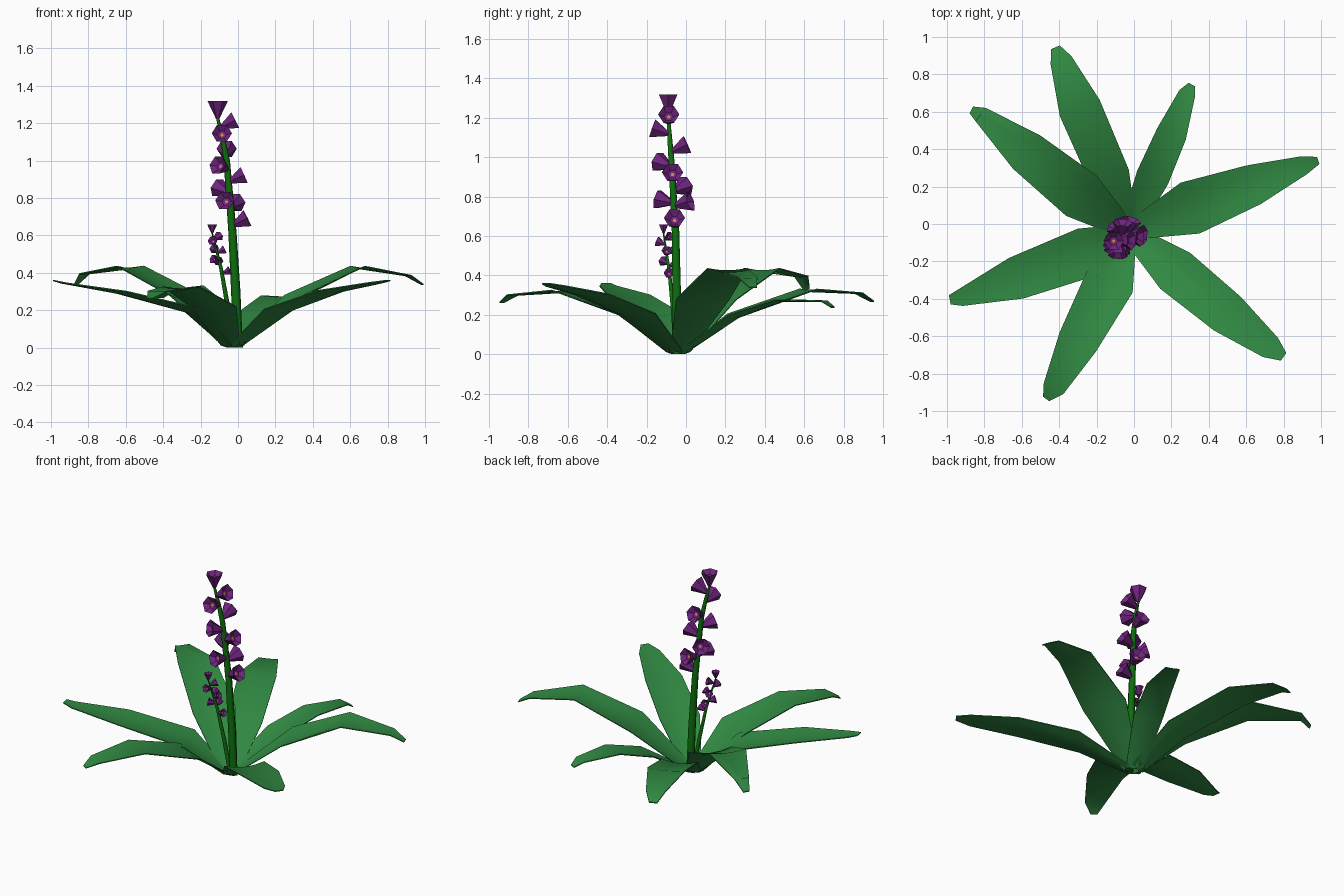
import bpy, bmesh, math
from mathutils import Vector

if "Cube" in bpy.data.objects:
    bpy.data.objects.remove(bpy.data.objects["Cube"])


def material(name, rgb):
    m = bpy.data.materials.new(name)
    m.diffuse_color = (*rgb, 1)
    m.use_nodes = True
    m.node_tree.nodes["Principled BSDF"].inputs["Base Color"].default_value = m.diffuse_color
    return m


LEAF = material("leaf_green", (0.03, 0.25, 0.055))
STEM = material("stem_green", (0.004, 0.16, 0.004))
PETAL = material("petal_purple", (0.16, 0.018, 0.21))
HEART = material("flower_orange", (0.65, 0.28, 0.02))


def finish(name, bm, mats, smooth=None):
    bmesh.ops.recalc_face_normals(bm, faces=bm.faces)
    me = bpy.data.meshes.new(name)
    bm.to_mesh(me)
    bm.free()
    ob = bpy.data.objects.new(name, me)
    bpy.context.collection.objects.link(ob)
    for m in mats:
        me.materials.append(m)
    if smooth:
        bpy.ops.object.select_all(action='DESELECT')
        ob.select_set(True)
        bpy.context.view_layer.objects.active = ob
        bpy.ops.object.shade_smooth_by_angle(angle=math.radians(smooth))
    return ob


# Leaf: thin channelled blade swept through stations (x, y, z, width)
def leaf(name, stations):
    first = Vector(stations[0][:2])
    root = Vector((-0.03, -0.04))
    start = root + (first - root).normalized() * 0.03
    stations = [(start.x, start.y, 0.0, 0.11)] + stations
    depth = [0.1, 0.09, 0.05, 0.02, 0.0]
    pts = [Vector(s[:3]) for s in stations]
    bm = bmesh.new()
    layers = []
    for thick in (0.0, 0.006):
        rows = []
        for i, (p, s) in enumerate(zip(pts, stations)):
            d = pts[min(i + 1, 4)] - pts[max(i - 1, 0)]
            side = Vector((-d.y, d.x, 0)).normalized()
            rows.append([bm.verts.new(p + side * s[3] * t / 2 +
                         Vector((0, 0, depth[i] * s[3] * t * t + thick)))
                         for t in (-1, -0.5, 0, 0.5, 1)])
        layers.append(rows)
    for rows in layers:
        for a, b in zip(rows, rows[1:]):
            for k in range(4):
                bm.faces.new((a[k], a[k + 1], b[k + 1], b[k]))
    # rim joining the two skins
    rims = [r[0] + [q[4] for q in r[1:]] + r[4][3::-1] +
            [q[0] for q in r[3:0:-1]] for r in layers]
    lo, hi = rims
    for k in range(len(lo)):
        n = (k + 1) % len(lo)
        bm.faces.new((lo[k], lo[n], hi[n], hi[k]))
    finish(name, bm, [LEAF], 40)


leaves = {
    "leaf_right": [(.30, .085, .25, .29), (.64, .21, .42, .22),
                   (.91, .315, .38, .10), (.985, .34, .335, .04)],
    "leaf_back_right": [(.10, .25, .18, .18), (.20, .48, .265, .165),
                        (.285, .70, .265, .09), (.31, .745, .235, .04)],
    "leaf_back": [(-.13, .25, .18, .22), (-.29, .62, .315, .23),
                  (-.39, .875, .305, .12), (-.42, .945, .265, .05)],
    "leaf_back_left": [(-.28, .15, .25, .27), (-.575, .385, .42, .23),
                       (-.82, .585, .39, .09), (-.87, .61, .33, .04)],
    "leaf_left": [(-.25, -.15, .18, .27), (-.63, -.29, .285, .23),
                  (-.93, -.395, .34, .09), (-.985, -.405, .355, .05)],
    "leaf_front": [(-.13, -.31, .19, .27), (-.30, -.63, .31, .22),
                   (-.43, -.88, .295, .12), (-.47, -.935, .26, .04)],
    "leaf_front_right": [(.22, -.25, .18, .25), (.50, -.48, .29, .23),
                         (.73, -.66, .34, .13), (.80, -.71, .355, .05)],
}
for name, st in leaves.items():
    leaf(name, st)


# Stem: six-sided tapering tube through (x, y, z, radius)
def stem(name, stations):
    bm = bmesh.new()
    rings = [[bm.verts.new((x + r * math.cos(k * math.pi / 3),
                            y + r * math.sin(k * math.pi / 3), z))
              for k in range(6)] for x, y, z, r in stations]
    for a, b in zip(rings, rings[1:]):
        for k in range(6):
            n = (k + 1) % 6
            bm.faces.new((a[k], a[n], b[n], b[k]))
    bm.faces.new(rings[0])
    bm.faces.new(rings[-1])
    finish(name, bm, [STEM], 70)


TALL = [(0.0, -.045, 0, .026), (-.012, -.047, .3, .025), (-.03, -.053, .62, .022),
        (-.06, -.075, 1.0, .017), (-.085, -.085, 1.13, .013), (-.115, -.092, 1.25, .007)]
SHORT = [(-.02, -.05, 0, .014), (-.055, -.065, .22, .013),
         (-.09, -.085, .42, .010), (-.14, -.115, .62, .004)]
stem("tall_stem", TALL)
stem("short_stem", SHORT)


def on_stem(stations, z):
    for a, b in zip(stations, stations[1:]):
        if a[2] <= z <= b[2]:
            return Vector(a[:3]).lerp(Vector(b[:3]), (z - a[2]) / (b[2] - a[2]))


# Flower: hexagonal trumpet with a recessed throat and orange heart
def flower(name, base, direction, size):
    bm = bmesh.new()
    rot = Vector(direction).to_track_quat('Z', 'Y')

    def ring(r, h):
        return [bm.verts.new(base + rot @ (size * Vector(
            (r * math.cos(k * math.pi / 3), r * math.sin(k * math.pi / 3), h))))
            for k in range(6)]
    rings = [ring(.010, 0), ring(.054, .092), ring(.024, .066), ring(.009, .064)]
    bm.faces.new(rings[0])
    for a, b in zip(rings, rings[1:]):
        for k in range(6):
            n = (k + 1) % 6
            bm.faces.new((a[k], a[n], b[n], b[k]))
    heart = bm.faces.new(rings[3])
    heart.material_index = 1
    finish(name, bm, [PETAL, HEART])


# Height on the stem and facing of each flower
tall_flowers = [(1.225, 0, 0, 1), (1.175, 1, 0, .5), (1.115, -.05, -1, .35),
                (1.025, .05, 1, .45), (.95, -.6, -.8, .3), (.885, 1, 0, .45),
                (.825, -.75, .75, .35), (.765, -.35, -1, .25),
                (.75, .35, 1, .3), (.65, 1, -.05, .5)]
short_flowers = [(.612, 0, 0, 1), (.58, .7, .7, .4), (.555, -.3, -1, .4),
                 (.505, 1, 0, .5), (.515, -.3, .9, .3), (.46, -.8, -.6, .3),
                 (.445, -.2, 1, .4), (.395, 1, -.1, .4)]
for label, st, spec, size in (("tall", TALL, tall_flowers, 1.0),
                              ("short", SHORT, short_flowers, 0.5)):
    for i, (z, *d) in enumerate(spec):
        flower(f"{label}_flower_{i + 1}", on_stem(st, z), d, size)
